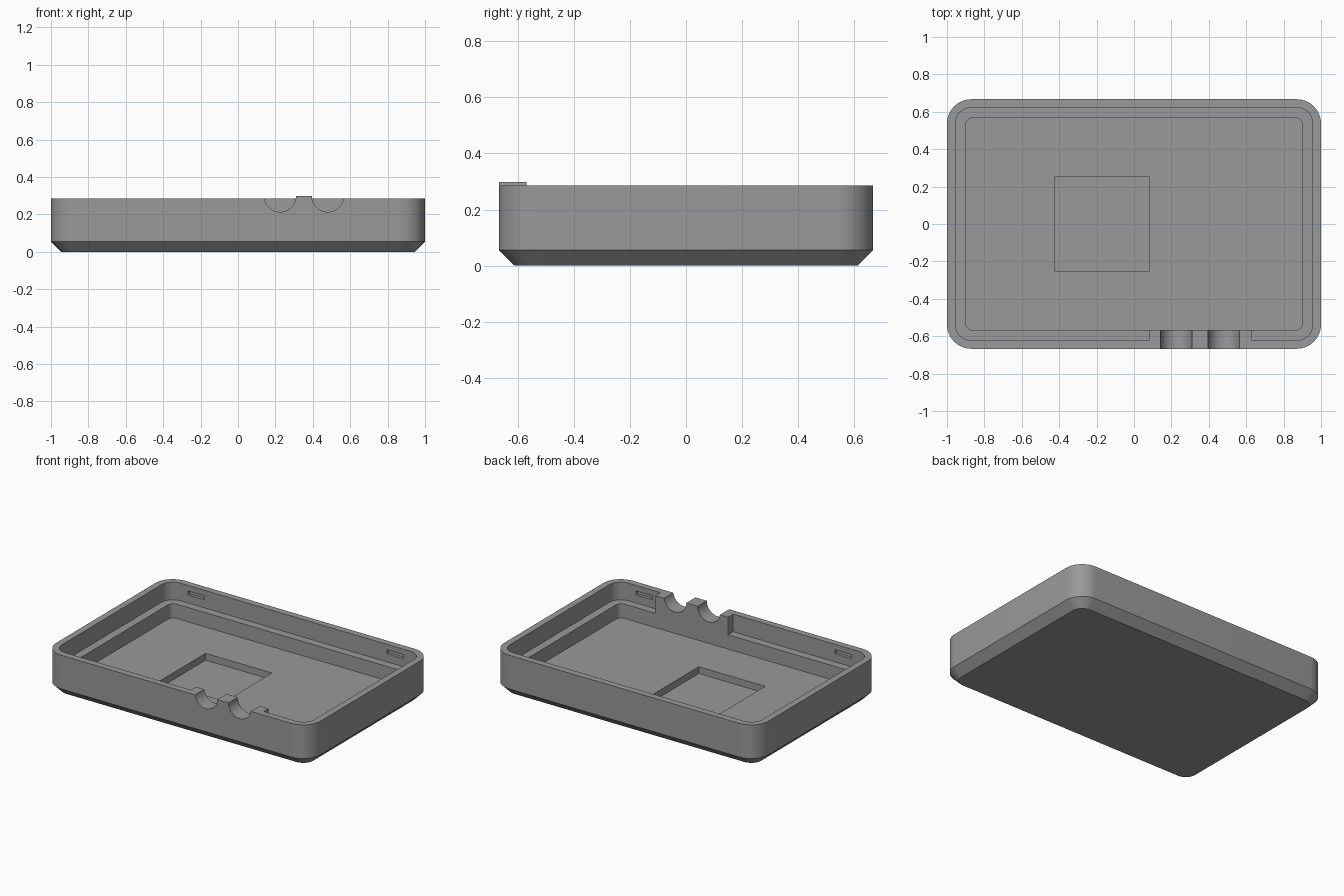
import bpy, bmesh, math
from mathutils import Matrix

if "Cube" in bpy.data.objects:
    bpy.data.objects.remove(bpy.data.objects["Cube"])


def finish(bm, name):
    bmesh.ops.recalc_face_normals(bm, faces=bm.faces)
    mesh = bpy.data.meshes.new(name)
    bm.to_mesh(mesh)
    bm.free()
    ob = bpy.data.objects.new(name, mesh)
    bpy.context.collection.objects.link(ob)
    return ob


def rounded_prism(name, levels, steps=10):
    """Loft rounded rectangles: levels are (half_x, half_y, radius, z)."""
    bm = bmesh.new()
    rings = []
    for hx, hy, r, z in levels:
        ring = []
        for q, (sx, sy) in enumerate([(1, 1), (-1, 1), (-1, -1), (1, -1)]):
            for i in range(steps + 1):
                a = math.pi / 2 * (q + i / steps)
                ring.append(bm.verts.new((sx * (hx - r) + r * math.cos(a),
                                          sy * (hy - r) + r * math.sin(a), z)))
        rings.append(ring)
    n = len(rings[0])
    for low, high in zip(rings, rings[1:]):
        for i in range(n):
            j = (i + 1) % n
            bm.faces.new((low[i], low[j], high[j], high[i]))
    bm.faces.new(rings[0])
    bm.faces.new(rings[-1])
    return finish(bm, name)


def box(name, x0, x1, y0, y1, z0, z1):
    bm = bmesh.new()
    m = (Matrix.Translation(((x0 + x1) / 2, (y0 + y1) / 2, (z0 + z1) / 2))
         @ Matrix.Diagonal((x1 - x0, y1 - y0, z1 - z0, 1)))
    bmesh.ops.create_cube(bm, size=1, matrix=m)
    return finish(bm, name)


def cylinder_y(name, x, y, z, radius, depth):
    bm = bmesh.new()
    m = Matrix.Translation((x, y, z)) @ Matrix.Rotation(math.pi / 2, 4, 'X')
    bmesh.ops.create_cone(bm, cap_ends=True, segments=48, radius1=radius,
                          radius2=radius, depth=depth, matrix=m)
    return finish(bm, name)


def combine(target, tool, operation='DIFFERENCE'):
    mod = target.modifiers.new("combine", 'BOOLEAN')
    mod.operation = operation
    mod.solver = 'EXACT'
    mod.object = tool
    bpy.context.view_layer.objects.active = target
    bpy.ops.object.modifier_apply(modifier=mod.name)
    bpy.data.objects.remove(tool, do_unlink=True)


HX, HY, TOP = 1.0, 0.667, 0.285

# Outer body with chamfered underside
tray = rounded_prism("enclosure_tray", [(HX - .055, HY - .055, .075, 0),
                                        (HX, HY, .13, .055), (HX, HY, .13, TOP)])

# Raised tab between the cable notches
combine(tray, box("tab", .225, .48, -HY, -.5, .2, .298), 'UNION')

# Upper cavity, leaving a ledge and a solid block at the cable entry
cavity = rounded_prism("cavity", [(.955, .622, .085, .165), (.955, .622, .085, .4)])
combine(cavity, box("entry_block", .08, .63, -.8, -.54, .1, .5))
combine(tray, cavity)

# Deep pocket and square floor recess
combine(tray, rounded_prism("pocket", [(.9, .568, .04, .067), (.9, .568, .04, .45)]))
combine(tray, box("floor_recess", -.422, .08, -.253, .253, .02, .2))

# Half-round cable notches through the front wall
for x in (.225, .48):
    combine(tray, cylinder_y("cable_notch", x, -.62, .298, .085, .3))

# Snap slots inside the long walls
for sx in (-1, 1):
    for sy in (-1, 1):
        x0, x1 = sorted((sx * .69, sx * .815))
        y0, y1 = sorted((sy * .6, sy * .642))
        combine(tray, box("snap_slot", x0, x1, y0, y1, .22, .248))

# Plain grey finish
grey = bpy.data.materials.new("grey_plastic")
grey.diffuse_color = (.32, .32, .32, 1)
grey.use_nodes = True
grey.node_tree.nodes["Principled BSDF"].inputs["Base Color"].default_value = grey.diffuse_color
tray.data.materials.clear()
tray.data.materials.append(grey)
for p in tray.data.polygons:
    p.material_index = 0
bpy.ops.object.select_all(action='DESELECT')
tray.select_set(True)
bpy.context.view_layer.objects.active = tray
bpy.ops.object.shade_smooth_by_angle(angle=math.radians(30))
